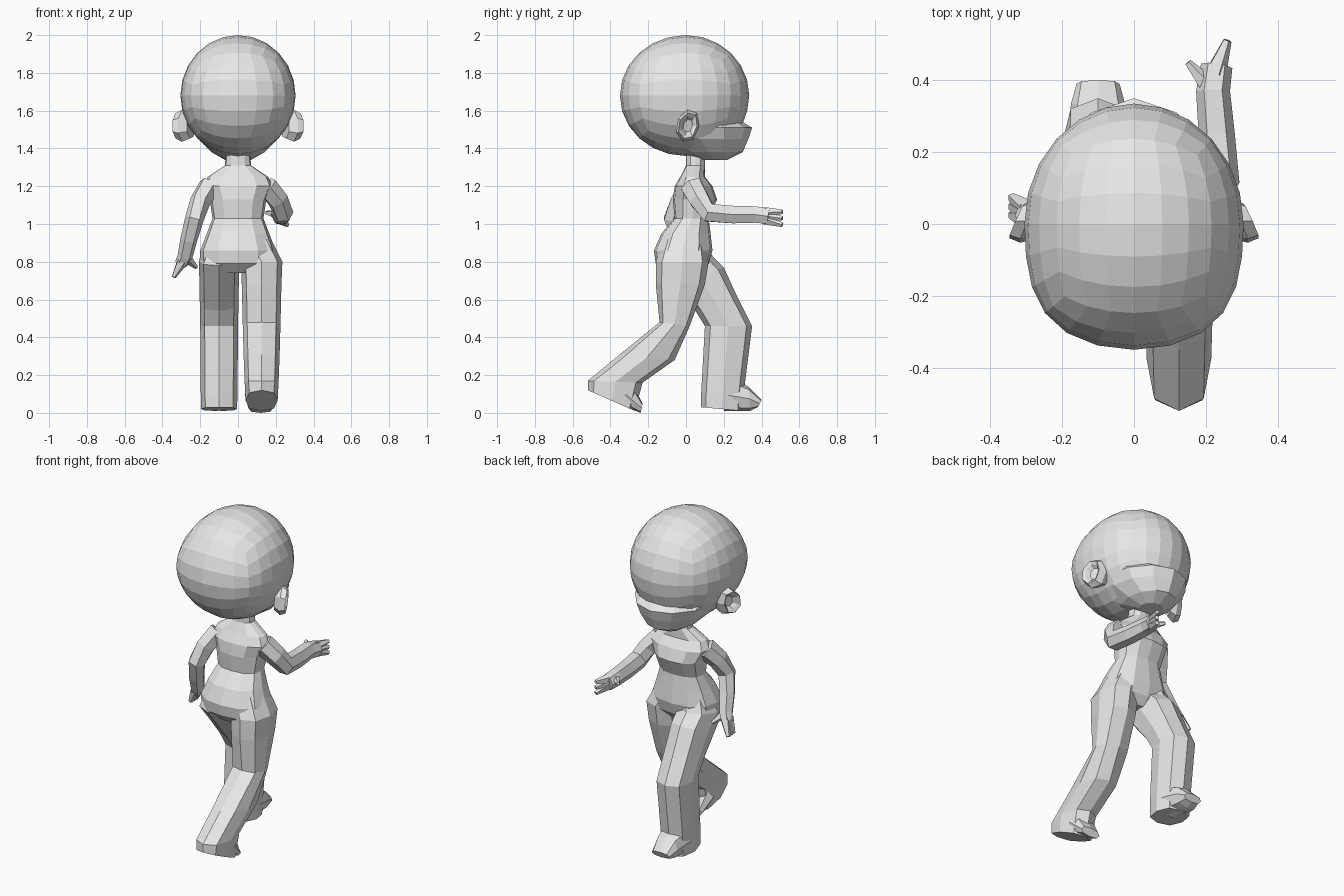
import bpy
import bmesh
from math import sin, cos, tan, pi, tau
from mathutils import Vector

cube = bpy.data.objects.get("Cube")
if cube:
    bpy.data.objects.remove(cube, do_unlink=True)

# One plain clay colour for the whole figure
CLAY = (.8, .8, .8, 1)
clay = bpy.data.materials.new("light_grey_clay")
clay.use_nodes = True
clay.diffuse_color = CLAY
clay.node_tree.nodes["Principled BSDF"].inputs["Base Color"].default_value = CLAY


def blend(ends, index, count):
    """Value part of the way from the first end to the second."""
    start, end = ends
    return start + (end - start) * index / (count - 1)


def finish(name, bm):
    bmesh.ops.recalc_face_normals(bm, faces=bm.faces)
    mesh = bpy.data.meshes.new(name)
    bm.to_mesh(mesh)
    bm.free()
    mesh.materials.append(clay)
    obj = bpy.data.objects.new(name, mesh)
    bpy.context.collection.objects.link(obj)


def loft(name, rings, sides, fullness=.08):
    """Skin a list of rounded rings given as (centre, u axis, v axis)."""
    bm = bmesh.new()
    loops = []
    for centre, u, v in rings:
        loop = []
        for i in range(sides):
            angle = tau * i / sides
            bulge = 1 + fullness * sin(2 * angle) ** 2
            point = centre + (u * cos(angle) + v * sin(angle)) * bulge
            loop.append(bm.verts.new(point))
        loops.append(loop)
    for low, high in zip(loops, loops[1:]):
        for i in range(sides):
            j = (i + 1) % sides
            bm.faces.new((low[i], low[j], high[j], high[i]))
    bm.faces.new(loops[0])
    bm.faces.new(loops[-1])
    finish(name, bm)


def leg_part(name, x, half_width, sections, root_x=None):
    """Each section runs from a back (y, z) to a front (y, z)."""
    rings = []
    for i, (back, front) in enumerate(sections):
        centre_x = root_x if root_x and i == 0 else x
        back, front = Vector((centre_x, *back)), Vector((centre_x, *front))
        half = blend(half_width, i, len(sections))
        rings.append(((back + front) / 2, Vector((half, 0, 0)), (front - back) / 2))
    loft(name, rings, sides=8)


def stack(name, levels, fullness):
    """Each level is a height with its back y, front y and half width."""
    rings = []
    for height, back, front, half in levels:
        centre = Vector((0, (back + front) / 2, height))
        rings.append((centre, Vector((half, 0, 0)), Vector((0, (front - back) / 2, 0))))
    loft(name, rings, 12, fullness)


def tube(name, points, radius, sides):
    """Tapered tube whose rings sit square to the path."""
    rings = []
    last = len(points) - 1
    for i, point in enumerate(points):
        along = points[min(i + 1, last)] - points[max(i - 1, 0)]
        v = along.cross(Vector((1, 0, 0))).normalized()
        u = v.cross(along).normalized()
        size = blend(radius, i, len(points))
        rings.append((point, u * size, v * size))
    loft(name, rings, sides)


def arm(word, joints, fingertip, thumb_tip, spread, radius):
    """Arm with three fanned fingers and a thumb."""
    joints = [Vector(joint) for joint in joints]
    wrist, palm = joints[-2:]
    fingertip, thumb_tip, spread = Vector(fingertip), Vector(thumb_tip), Vector(spread)
    tube(word + "_arm", joints, radius, sides=6)
    for finger, offset in (("first", -1), ("middle", 0), ("last", 1)):
        root = palm.lerp(wrist, .3) + spread * offset / 2
        tip = fingertip + spread * offset
        tube(f"{word}_{finger}_finger", [root, root.lerp(tip, .5), tip],
             radius=(.03, .012), sides=5)
    tube(word + "_thumb", [wrist, wrist.lerp(thumb_tip, .5), thumb_tip],
         radius=(.03, .01), sides=5)


# Head: faceted ball made from a rounded cube, fuller at the back
bm = bmesh.new()
bmesh.ops.create_cube(bm, size=2)
bmesh.ops.subdivide_edges(bm, edges=bm.edges[:], cuts=5, use_grid_fill=True)
for vert in bm.verts:
    x, y, z = Vector([tan(c * pi / 4) for c in vert.co]).normalized()
    depth = .335 if y > 0 else .35
    width = .305 if y > 0 else .305 * (1 + .3 * y * y)
    push = .06 * max(0, -z - .4) if y > 0 else 0
    vert.co = (x * width, y * depth + push, 1.68 + z * .32)
finish("head", bm)

# Lower face with the pointed ledge above the mouth
stack("lower_face", [
    (1.54, -.25, .3, .24),
    (1.51, -.25, .35, .24),
    (1.45, -.18, .33, .21),
    (1.38, -.06, .3, .14),
    (1.34, .08, .22, .07)], fullness=0)

# Cupped ears, tilted so the back edge stands out
for side, word in ((1, "left"), (-1, "right")):
    slant = Vector((-.028 * side, .06, 0))
    upright = Vector((0, .012, .085))
    rings = []
    for x, size in ((.25, .8), (.29, 1), (.325, .8), (.315, .6), (.295, .4)):
        rings.append((Vector((side * x, .01, 1.52)), slant * size, upright * size))
    loft(word + "_ear", rings, sides=7)

# Torso from crotch to neck
stack("torso", [
    (.74, -.11, .08, .13),
    (.79, -.16, .12, .2),
    (.86, -.17, .14, .2),
    (.95, -.13, .13, .165),
    (1.03, -.06, .12, .135),
    (1.13, -.07, .165, .15),
    (1.2, -.06, .14, .185),
    (1.25, -.03, .1, .16),
    (1.31, 0, .1, .07),
    (1.4, 0, .1, .06)], fullness=.08)

# Left leg trailing, with a flared hem and raised heel
leg_part("left_leg", x=.125, root_x=.06, half_width=(.115, .085), sections=[
    ((-.12, .92), (.1, .92)),
    ((-.16, .8), (.12, .8)),
    ((-.16, .68), (.1, .68)),
    ((-.14, .48), (.02, .46)),
    ((-.35, .31), (-.06, .28)),
    ((-.52, .17), (-.23, .16)),
    ((-.52, .12), (-.27, .01))])
leg_part("left_toe", x=.12, half_width=(.085, .065), sections=[
    ((-.36, .05), (-.28, .15)),
    ((-.24, 0), (-.23, .05))])

# Right leg striding forward
leg_part("right_leg", x=-.1, root_x=-.06, half_width=(.11, .095), sections=[
    ((-.12, .9), (.1, .92)),
    ((-.15, .78), (.14, .83)),
    ((-.06, .67), (.2, .77)),
    ((.05, .54), (.26, .64)),
    ((.1, .46), (.35, .46)),
    ((.08, .1), (.31, .14)),
    ((.08, .03), (.3, .01))])
leg_part("right_toe", x=-.1, half_width=(.09, .06), sections=[
    ((.2, .01), (.24, .18)),
    ((.34, .01), (.33, .14)),
    ((.38, .03), (.4, .07))])

# Left arm reaching forward
arm("left",
    joints=[(.15, .03, 1.2), (.21, .07, 1.13), (.24, .12, 1.06),
            (.23, .25, 1.05), (.22, .37, 1.05), (.23, .44, 1.04)],
    fingertip=(.26, .51, 1.03), thumb_tip=(.15, .45, 1.06),
    spread=(0, 0, .035), radius=(.06, .044))

# Right arm hanging with the elbow drawn back
arm("right",
    joints=[(-.15, .03, 1.2), (-.2, -.03, 1.12), (-.23, -.07, 1.03),
            (-.26, -.03, .92), (-.28, .01, .83), (-.3, .03, .79)],
    fingertip=(-.34, .05, .72), thumb_tip=(-.22, .06, .77),
    spread=(0, .025, 0), radius=(.06, .035))
